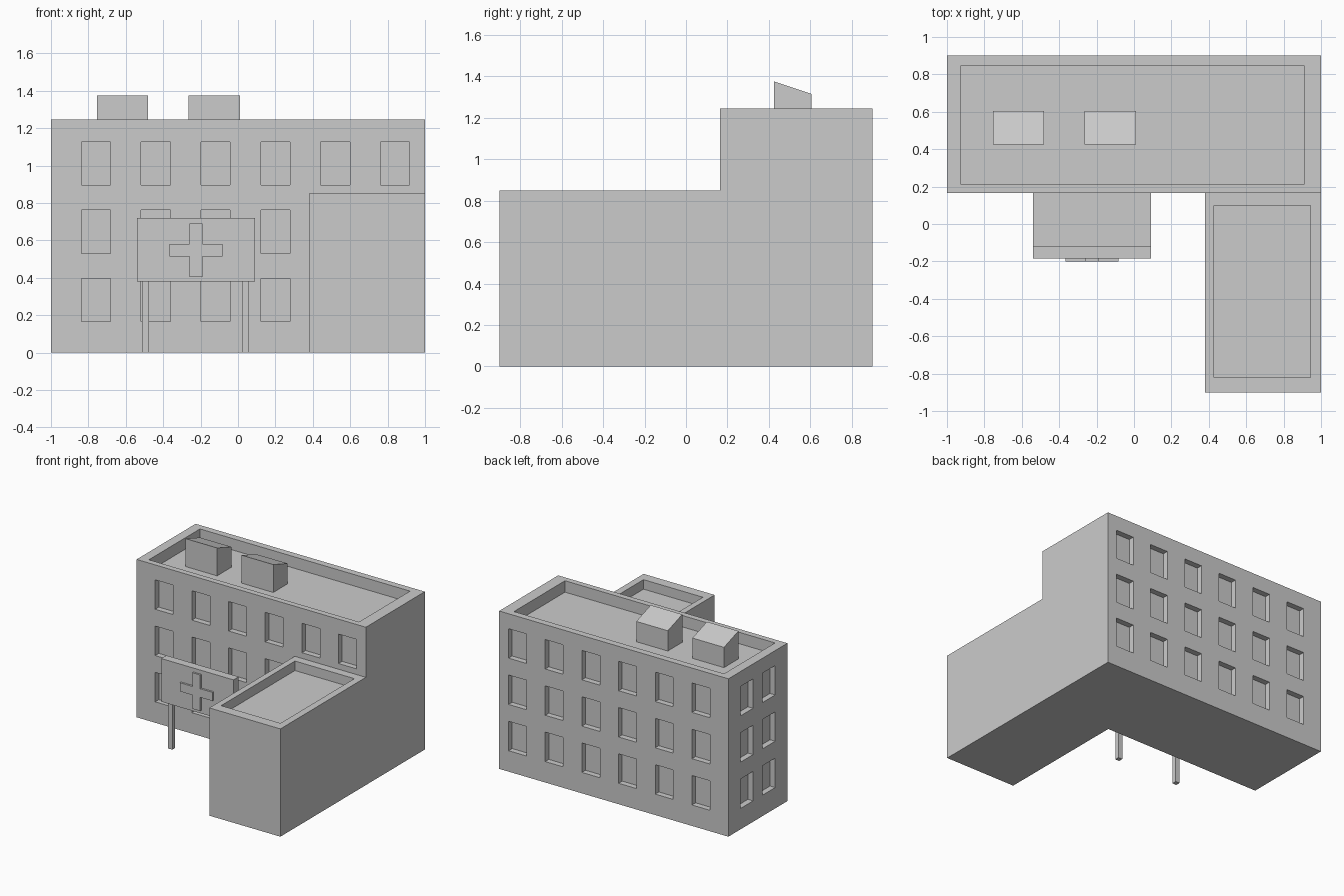
import bpy, bmesh, math

if "Cube" in bpy.data.objects:
    bpy.data.objects.remove(bpy.data.objects["Cube"])


def new_object(name, bm):
    bmesh.ops.recalc_face_normals(bm, faces=bm.faces)
    mesh = bpy.data.meshes.new(name)
    bm.to_mesh(mesh)
    bm.free()
    obj = bpy.data.objects.new(name, mesh)
    bpy.context.collection.objects.link(obj)
    return obj


def add_box(bm, x0, x1, y0, y1, z0, z1):
    verts = bmesh.ops.create_cube(bm, size=1)["verts"]
    for v in verts:
        v.co.x = x1 if v.co.x > 0 else x0
        v.co.y = y1 if v.co.y > 0 else y0
        v.co.z = z1 if v.co.z > 0 else z0
    return verts


def boxes(name, *dims):
    bm = bmesh.new()
    for d in dims:
        add_box(bm, *d)
    return new_object(name, bm)


def carve(target, cuts):
    cutter = boxes(target.name + "_cutter", *cuts)
    cutter.hide_render = True
    mod = target.modifiers.new("carve", "BOOLEAN")
    mod.operation, mod.solver, mod.object = "DIFFERENCE", "EXACT", cutter
    bpy.context.view_layer.objects.active = target
    bpy.ops.object.modifier_apply(modifier=mod.name)
    bpy.data.objects.remove(cutter)


X0, X1, Y0, Y1, H = -1, 1, 0.165, 0.9, 1.245
ROOF = 1.155
DEPTH, OUT = 0.045, 0.1
HALF = 0.078

# main block: sunken roof plus recessed windows on front, back and left
cuts = [(-0.925, 0.908, 0.211, 0.847, ROOF, H + OUT)]
for row, z in enumerate((0.165, 0.53, 0.895)):
    z_top = z + 0.232
    for col in range(6):
        x = -0.76 + 0.32 * col
        cuts.append((x - HALF, x + HALF, Y1 - DEPTH, Y1 + OUT, z, z_top))
        if row == 2 or col < 4:  # the wing covers the lower right of the front
            cuts.append((x - HALF, x + HALF, Y0 - OUT, Y0 + DEPTH, z, z_top))
    for y in (0.395, 0.67):
        cuts.append((X0 - OUT, X0 + DEPTH, y - HALF, y + HALF, z, z_top))
main_block = boxes("main_block", (X0, X1, Y0, Y1, 0, H))
carve(main_block, cuts)

# side wing with sunken roof
wing = boxes("side_wing", (0.38, 1, -0.9, Y0, 0, 0.85))
carve(wing, [(0.427, 0.945, -0.82, 0.1, 0.775, 0.95)])

# rooftop units with tops sloping down to the back
for i, (x0, x1) in enumerate(((-0.755, -0.48), (-0.265, 0.01))):
    bm = bmesh.new()
    for v in add_box(bm, x0, x1, 0.425, 0.605, ROOF, 1.375):
        if v.co.z > 1.3 and v.co.y > 0.5:
            v.co.z = 1.315
    new_object(f"roof_unit_{i + 1}", bm)

# landing ring marked on the roof
bm = bmesh.new()
N = 32
rings = []
for r in (0.22, 0.19):
    rings.append([bm.verts.new((0.46 + r * math.cos(2 * math.pi * k / N),
                                0.56 + r * math.sin(2 * math.pi * k / N),
                                ROOF + 0.001)) for k in range(N)])
for k in range(N):
    j = (k + 1) % N
    bm.faces.new((rings[0][k], rings[0][j], rings[1][j], rings[1][k]))
new_object("landing_ring", bm)

# entrance canopy, sign board and posts
boxes("canopy_slab", (-0.54, 0.09, -0.12, Y0, 0.38, 0.45))
boxes("sign_board", (-0.54, 0.09, -0.185, -0.12, 0.38, 0.72))
for side, x in (("left", -0.495), ("right", 0.042)):
    boxes(f"canopy_post_{side}", (x - 0.018, x + 0.018, -0.138, -0.102, 0, 0.38))

# raised cross on the sign: one extruded outline
a, b, cx, cz = 0.034, 0.142, -0.225, 0.547
outline = [(-a, -b), (a, -b), (a, -a), (b, -a), (b, a), (a, a),
           (a, b), (-a, b), (-a, a), (-b, a), (-b, -a), (-a, -a)]
bm = bmesh.new()
face = bm.faces.new([bm.verts.new((cx + x, -0.2, cz + z)) for x, z in outline])
ext = bmesh.ops.extrude_face_region(bm, geom=[face])["geom"]
bmesh.ops.translate(bm, vec=(0, 0.015, 0),
                    verts=[g for g in ext if isinstance(g, bmesh.types.BMVert)])
new_object("sign_cross", bm)
